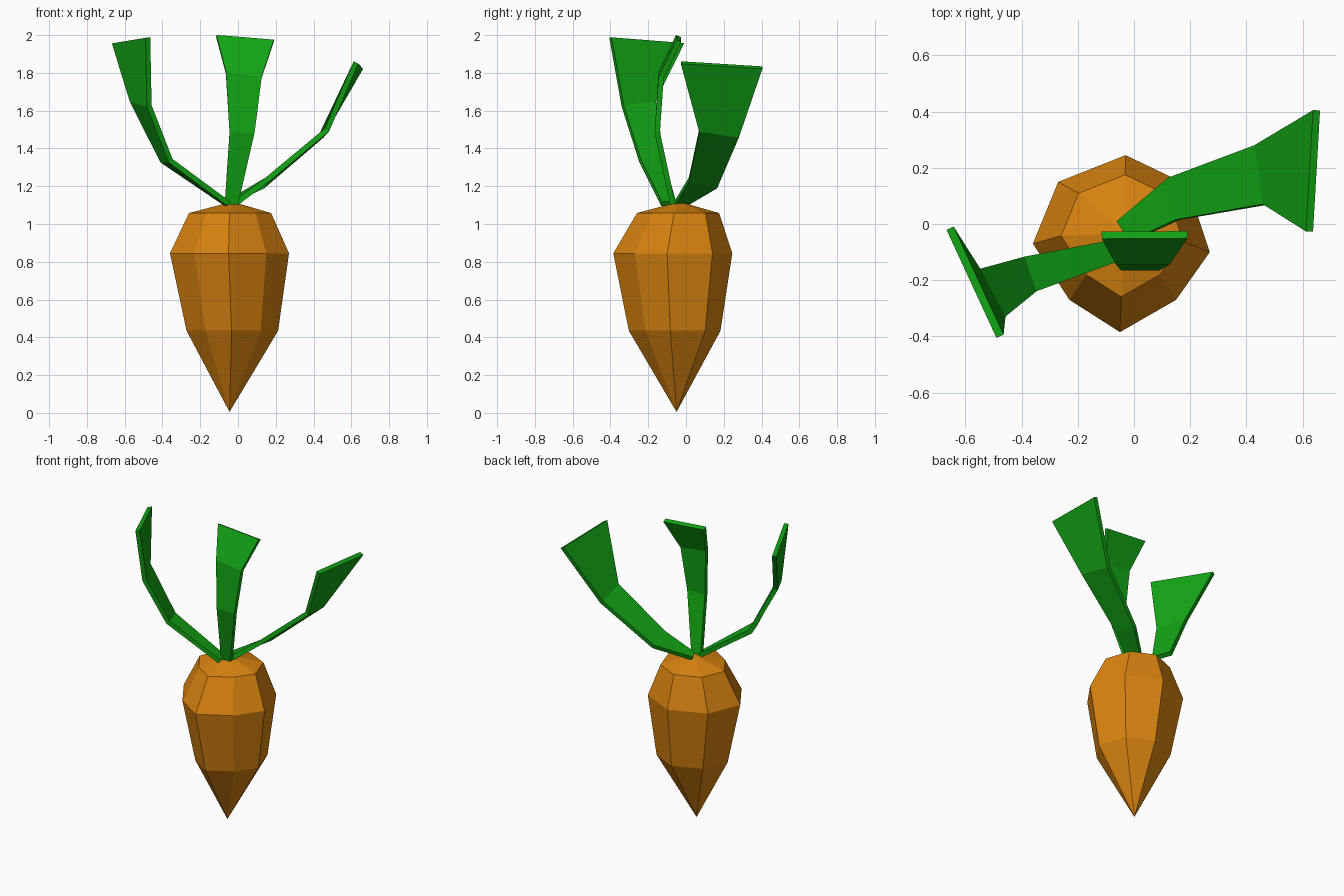
import bpy
from mathutils import Vector

if "Cube" in bpy.data.objects:
    bpy.data.objects.remove(bpy.data.objects["Cube"])


def material(name, rgb):
    m = bpy.data.materials.new(name)
    m.diffuse_color = (*rgb, 1)
    m.use_nodes = True
    m.node_tree.nodes["Principled BSDF"].inputs["Base Color"].default_value = m.diffuse_color
    return m


def mesh_object(name, verts, faces, mat):
    me = bpy.data.meshes.new(name)
    me.from_pydata(verts, [], faces)
    me.materials.append(mat)
    ob = bpy.data.objects.new(name, me)
    bpy.context.collection.objects.link(ob)
    return ob


orange = material("root orange", (0.70, 0.23, 0.005))
green = material("leaf green", (0.006, 0.37, 0.007))

# Root: one uneven eight-sided outline, scaled into three rings between two tips
outline = [(0.27, -0.10), (0.19, 0.14), (-0.03, 0.245), (-0.27, 0.15),
           (-0.36, -0.07), (-0.23, -0.27), (-0.05, -0.385), (0.15, -0.27)]
centre = Vector((-0.045, -0.07))
rings = [(-0.03, -0.06, 0.435, 0.77),   # centre x, centre y, height, scale
         (-0.045, -0.07, 0.845, 1.0),
         (-0.042, -0.042, 1.058, 0.69)]
verts = [(-0.045, -0.05, 0.005)]
for x, y, z, s in rings:
    for p in outline:
        d = (Vector(p) - centre) * s
        verts.append((x + d.x, y + d.y, z))
verts.append((-0.03, -0.035, 1.118))
n, top = 8, len(verts) - 1
faces = []
for i in range(n):
    j = (i + 1) % n
    faces.append((0, 1 + j, 1 + i))
    for r in range(2):
        a, b = 1 + r * n, 1 + (r + 1) * n
        faces.append((a + i, a + j, b + j, b + i))
    faces.append((top, top - n + i, top - n + j))
mesh_object("root", verts, faces, orange)


# Leaves: bent strips given by left and right edge points, thickened
def leaf(name, sections):
    vs = [p for pair in sections for p in pair]
    fs = [(2 * i, 2 * i + 1, 2 * i + 3, 2 * i + 2) for i in range(len(sections) - 1)]
    ob = mesh_object(name, vs, fs, green)
    mod = ob.modifiers.new("thickness", 'SOLIDIFY')
    mod.thickness = 0.028
    mod.offset = 0
    mod.use_even_offset = True


leaf("middle_leaf", [((-0.07, -0.07, 1.105), (0.0, -0.07, 1.105)),
                     ((-0.045, -0.152, 1.485), (0.088, -0.152, 1.485)),
                     ((-0.064, -0.132, 1.80), (0.125, -0.132, 1.775)),
                     ((-0.115, -0.04, 1.995), (0.19, -0.038, 1.97))])
leaf("left_leaf", [((-0.065, -0.055, 1.108), (-0.05, -0.13, 1.108)),
                   ((-0.40, -0.12, 1.335), (-0.357, -0.243, 1.335)),
                   ((-0.56, -0.165, 1.65), (-0.47, -0.335, 1.625)),
                   ((-0.655, -0.015, 1.957), (-0.477, -0.40, 1.987))])
leaf("right_leaf", [((-0.055, 0.01, 1.11), (-0.01, -0.06, 1.11)),
                    ((0.13, 0.165, 1.20), (0.155, 0.015, 1.235)),
                    ((0.44, 0.28, 1.465), (0.47, 0.07, 1.497)),
                    ((0.65, 0.405, 1.828), (0.625, -0.027, 1.855))])
